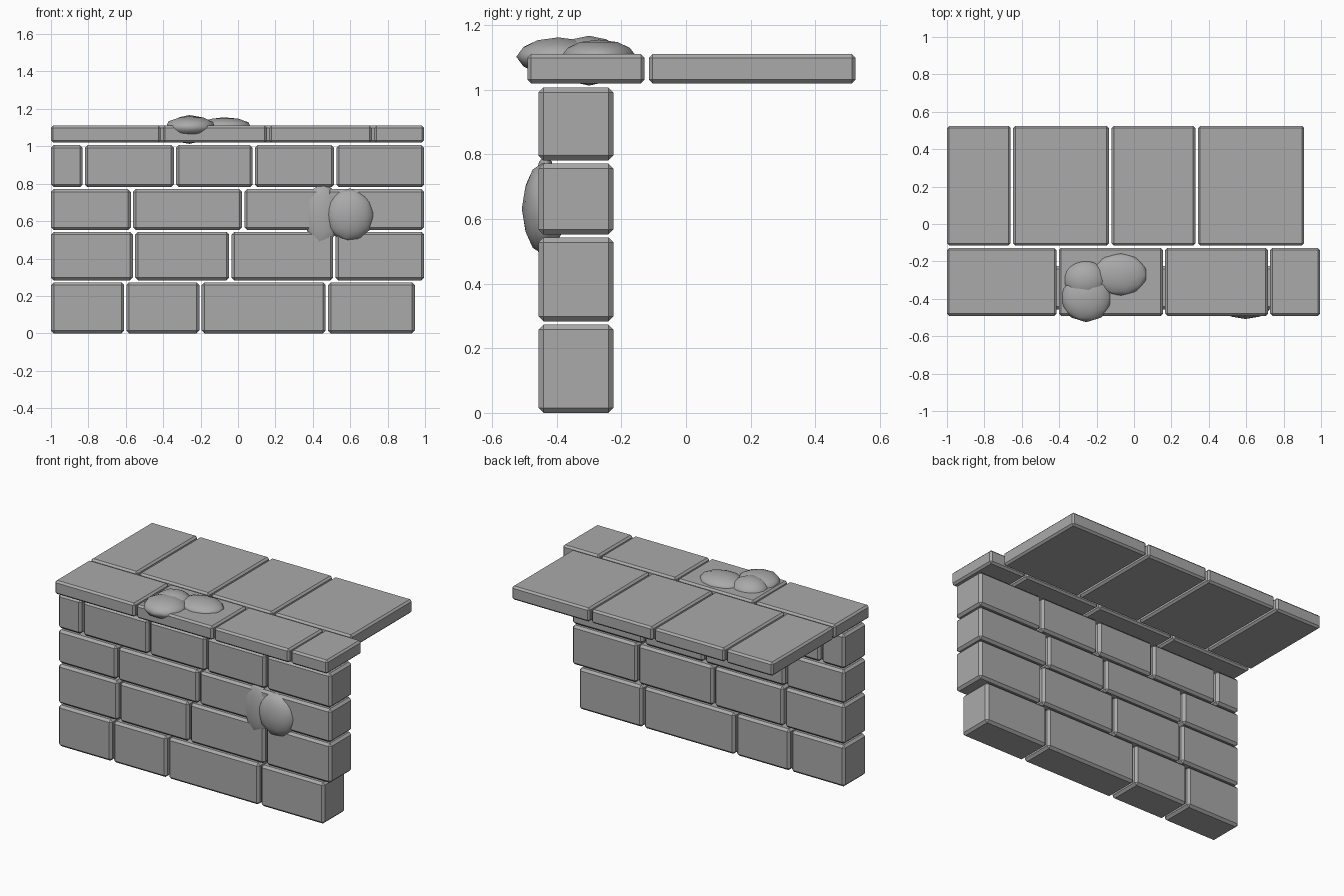
import bpy

cube = bpy.data.objects.get("Cube")
if cube:
    bpy.data.objects.remove(cube, do_unlink=True)

GREY = (0.4, 0.4, 0.4, 1)
stone = bpy.data.materials.new("grey_stone")
stone.use_nodes = True
stone.diffuse_color = GREY
stone.node_tree.nodes["Principled BSDF"].inputs["Base Color"].default_value = GREY


def block(name, x, y, z, bevel=0.015):
    """Chamfered stone block between the given (min, max) ranges."""
    spans = (x, y, z)
    bpy.ops.mesh.primitive_cube_add(size=1, location=[(a + b) / 2 for a, b in spans])
    ob = bpy.context.object
    ob.name = name
    ob.scale = [b - a for a, b in spans]
    bpy.ops.object.transform_apply(location=False, rotation=False, scale=True)
    ob.data.materials.append(stone)
    mod = ob.modifiers.new("chamfer", 'BEVEL')
    mod.width = bevel
    mod.segments = 1


def course(name, joints, right_end, y, z, gap=0.012, bevel=0.015):
    """Row of blocks from x = -1 to right_end, split at the joints."""
    edges = [-1 - gap / 2, *joints, right_end + gap / 2]
    for i, (a, b) in enumerate(zip(edges, edges[1:])):
        block(f"{name}_{i + 1}", (a + gap / 2, b - gap / 2), y, z, bevel)


def lump(name, centre, radii, tilt=0):
    """Smooth low-poly squashed blob."""
    bpy.ops.mesh.primitive_ico_sphere_add(subdivisions=2, radius=1, location=centre,
                                          rotation=(0, 0, tilt))
    ob = bpy.context.object
    ob.name = name
    ob.scale = radii
    ob.data.materials.append(stone)
    bpy.ops.object.shade_smooth()


# Wall courses, bottom to top
WALL = (-0.456, -0.225)
course("bottom_brick", (-0.603, -0.2, 0.475), 0.945, WALL, (0, 0.273))
course("lower_brick", (-0.556, -0.041, 0.515), 0.995, WALL, (0.283, 0.543))
course("middle_brick", (-0.567, 0.028, 0.47), 0.995, WALL, (0.552, 0.771))
course("upper_brick", (-0.825, -0.337, 0.084, 0.52), 0.995, WALL, (0.781, 1.007))

# Capping slabs over the wall and floor slabs behind
SLAB = (1.02, 1.11)
course("cap_slab", (-0.408, 0.161, 0.722), 0.995, (-0.491, -0.128), SLAB, bevel=0.012)
course("floor_slab", (-0.653, -0.127, 0.335), 0.91, (-0.115, 0.525), SLAB,
       gap=0.014, bevel=0.012)

# Lumps resting on the cap
lump("cap_lump_front", (-0.255, -0.395, 1.102), (0.137, 0.13, 0.06))
lump("cap_lump_back", (-0.26, -0.3, 1.09), (0.122, 0.11, 0.077))
lump("cap_lump_side", (-0.075, -0.27, 1.105), (0.148, 0.115, 0.05))

# Lumps stuck on the wall face
lump("wall_lump_left", (0.45, -0.435, 0.632), (0.094, 0.04, 0.17))
lump("wall_lump_right", (0.597, -0.44, 0.632), (0.132, 0.068, 0.143))
